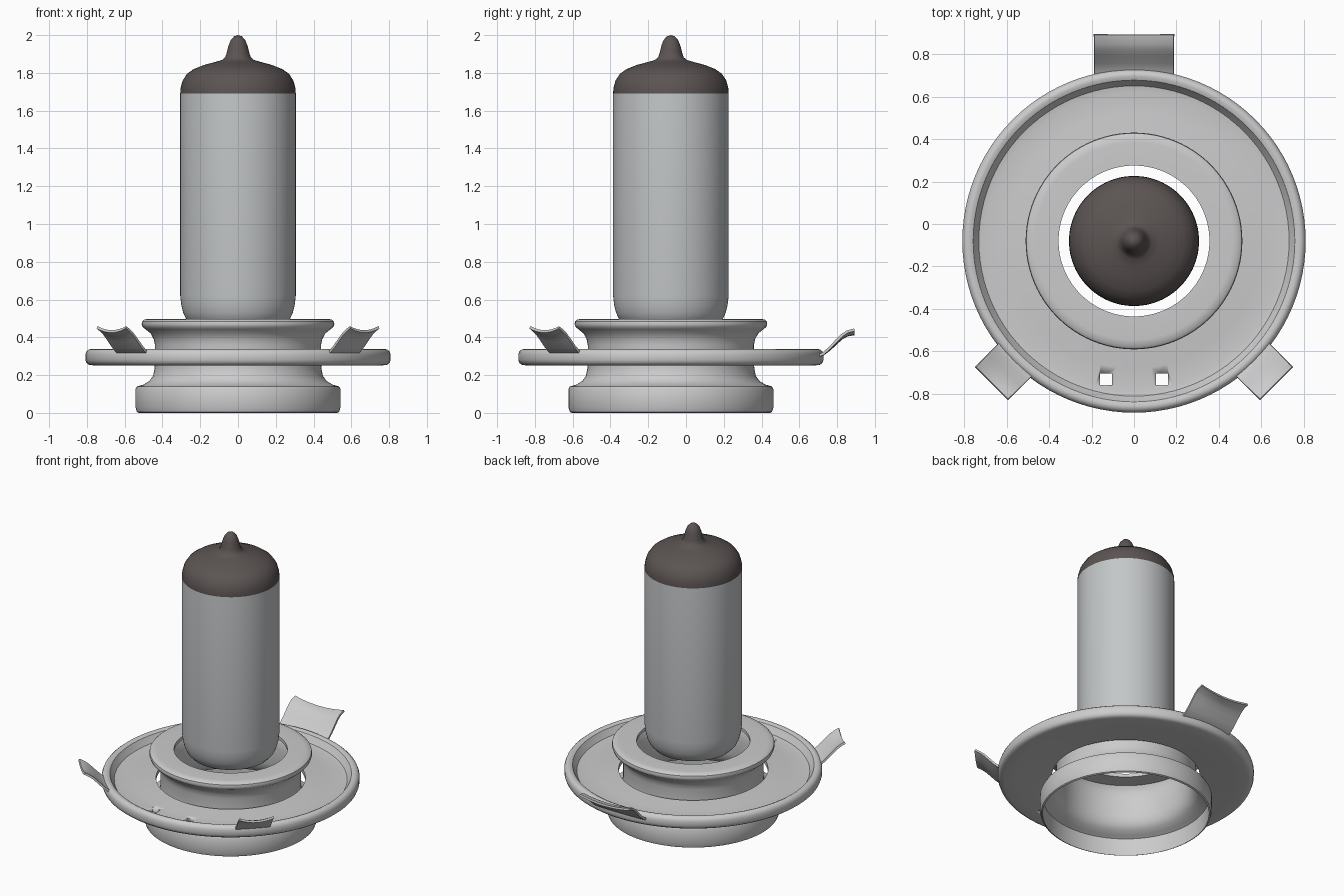
import bpy, bmesh, math
from mathutils import Matrix, Vector

AXIS_Y = -0.08   # the round parts share this centre line
SEGMENTS = 96

cube = bpy.data.objects.get("Cube")
if cube:
    bpy.data.objects.remove(cube, do_unlink=True)


def material(name, rgb):
    mat = bpy.data.materials.new(name)
    mat.use_nodes = True
    color = (*rgb, 1)
    mat.diffuse_color = color
    mat.node_tree.nodes["Principled BSDF"].inputs["Base Color"].default_value = color
    return mat


metal = material("light_metal", (0.60, 0.60, 0.61))
glass = material("grey_glass", (0.55, 0.57, 0.58))
paint = material("dark_brown_paint", (0.105, 0.088, 0.086))


def finish(name, bm, mats, angle=35):
    bmesh.ops.recalc_face_normals(bm, faces=bm.faces[:])
    mesh = bpy.data.meshes.new(name)
    bm.to_mesh(mesh)
    bm.free()
    obj = bpy.data.objects.new(name, mesh)
    bpy.context.collection.objects.link(obj)
    for mat in mats:
        mesh.materials.append(mat)
    activate(obj)
    bpy.ops.object.shade_smooth_by_angle(angle=math.radians(angle))
    return obj


def activate(obj):
    for other in bpy.context.selected_objects:
        other.select_set(False)
    obj.select_set(True)
    bpy.context.view_layer.objects.active = obj


def lathe(name, profile, mats, closed=True, paint_above=None):
    """Turn a (radius, height) profile around the centre line."""
    bm = bmesh.new()
    verts = [bm.verts.new((r, AXIS_Y, z)) for r, z in profile]
    pairs = list(zip(verts, verts[1:]))
    if closed:
        pairs.append((verts[-1], verts[0]))
    edges = [bm.edges.new(p) for p in pairs]
    bmesh.ops.spin(bm, geom=verts + edges, cent=(0, AXIS_Y, 0), axis=(0, 0, 1),
                   angle=math.tau, steps=SEGMENTS)
    bmesh.ops.remove_doubles(bm, verts=bm.verts[:], dist=0.0005)
    if paint_above is not None:
        for face in bm.faces:
            face.material_index = int(face.calc_center_median().z > paint_above)
    return finish(name, bm, mats)


# Glass bulb with painted dome and pip
bulb = [(0, .44), (.16, .443), (.21, .452), (.25, .47), (.275, .497), (.29, .53),
        (.30, .57), (.306, .62), (.306, 1.69), (.304, 1.72), (.293, 1.76),
        (.27, 1.795), (.235, 1.82), (.18, 1.842), (.12, 1.858), (.085, 1.868),
        (.068, 1.882), (.06, 1.905), (.05, 1.945), (.038, 1.975), (.02, 1.994), (0, 2)]
lathe("bulb", bulb, [glass, paint], closed=False, paint_above=1.69)

# Hollow collar: wide skirt, waist and flared lip, open through the middle
collar = [(.525, 0), (.535, .005), (.543, .03), (.543, .125), (.535, .14),
          (.50, .15), (.47, .168), (.45, .195), (.442, .235), (.44, .26), (.44, .36),
          (.446, .39), (.462, .42), (.49, .443), (.505, .455), (.51, .47),
          (.507, .485), (.495, .495), (.465, .498), (.355, .498),
          (.355, .475), (.46, .472), (.44, .44), (.425, .40), (.42, .36),
          (.42, .235), (.432, .185), (.46, .15), (.50, .132), (.523, .12)]
lathe("collar", collar, [metal])

# Dished flange with rolled rim and a clearance hole around the collar
flange = [(.468, .30), (.60, .29), (.70, .283), (.73, .288), (.745, .31), (.757, .33),
          (.775, .338), (.79, .336), (.802, .326), (.808, .31), (.808, .28),
          (.802, .264), (.79, .255), (.77, .252), (.70, .254), (.60, .261), (.468, .271)]
disc = lathe("flange", flange, [metal])

# Two square holes at the front of the flange
bm = bmesh.new()
for side in (-1, 1):
    place = Matrix.Translation((side * .132, -.73, .28)) @ Matrix.Diagonal((.058, .054, .2, 1))
    bmesh.ops.create_cube(bm, size=1, matrix=place)
cutter = finish("hole_cutter", bm, [metal])
cutter.hide_render = True
cut = disc.modifiers.new("square_holes", 'BOOLEAN')
cut.operation = 'DIFFERENCE'
cut.solver = 'EXACT'
cut.object = cutter
activate(disc)
bpy.ops.object.modifier_apply(modifier=cut.name)
bpy.data.objects.remove(cutter, do_unlink=True)


def tab(name, half_width, degrees, reach):
    """Springy tab: S-shaped outwards and slightly dished across."""
    path = [(.755, .30), (.80, .318), (.835, .348), (.87, .385), (.90, .415),
            (.93, .436), (reach, .447)]
    across = 8
    turn = Matrix.Translation((0, AXIS_Y, 0)) @ Matrix.Rotation(math.radians(degrees), 4, 'Z')
    bm = bmesh.new()
    rows = []
    for i, (r, z) in enumerate(path):
        row = []
        for j in range(across + 1):
            u = 2 * j / across - 1
            dip = .022 * (1 - u * u) * i / (len(path) - 1)
            row.append(bm.verts.new(turn @ Vector((u * half_width, r, z - dip))))
        rows.append(row)
    for a, b in zip(rows, rows[1:]):
        for j in range(across):
            bm.faces.new((a[j], a[j + 1], b[j + 1], b[j]))
    obj = finish(name, bm, [metal])
    solid = obj.modifiers.new("thickness", 'SOLIDIFY')
    solid.thickness = .014
    solid.offset = -1
    bpy.ops.object.modifier_apply(modifier=solid.name)
    bpy.ops.object.shade_smooth_by_angle(angle=math.radians(35))


# One wide tab at the back, two narrow ones towards the front
tab("back_tab", .187, 0, .97)
tab("front_right_tab", .11, 135, .95)
tab("front_left_tab", .11, -135, .95)
